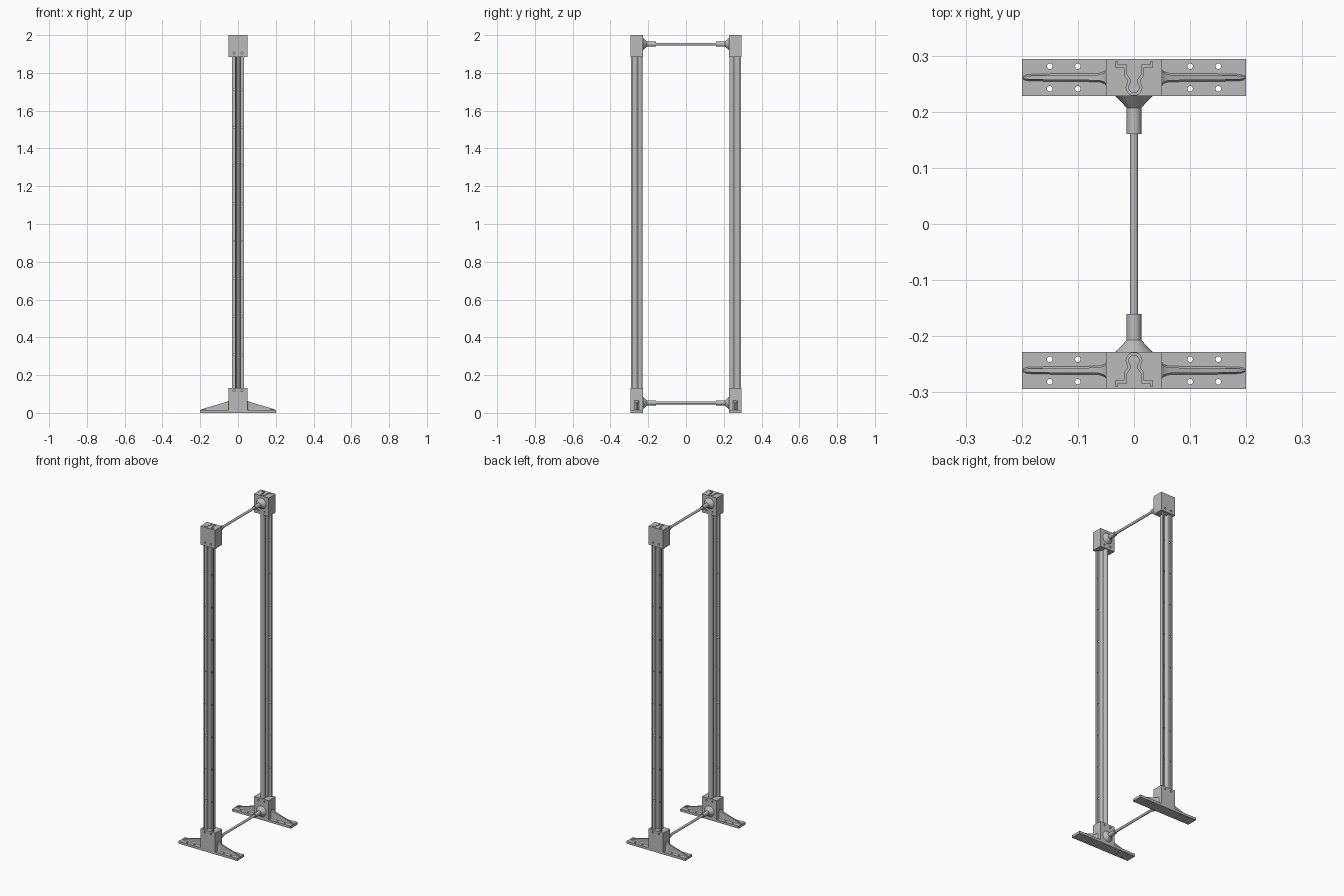
import bpy, bmesh, math
from mathutils import Matrix, Vector

if "Cube" in bpy.data.objects:
    bpy.data.objects.remove(bpy.data.objects["Cube"], do_unlink=True)

grey = bpy.data.materials.new("light_grey")
grey.use_nodes = True
grey.diffuse_color = (0.5, 0.5, 0.5, 1)
grey.node_tree.nodes["Principled BSDF"].inputs["Base Color"].default_value = (0.5, 0.5, 0.5, 1)

Y_OUT, Y_IN = -0.294, -0.228          # depth of the front upright's fittings
Y_MID = (Y_OUT + Y_IN) / 2
HALF_BLOCK, HALF_FOOT = 0.05, 0.2
PLATE_TOP = 0.015


def make(name, bm):
    if not all(len(e.link_faces) == 1 for e in bm.edges):
        bmesh.ops.recalc_face_normals(bm, faces=bm.faces)
    mesh = bpy.data.meshes.new(name)
    bm.to_mesh(mesh)
    bm.free()
    mesh.materials.append(grey)
    ob = bpy.data.objects.new(name, mesh)
    bpy.context.collection.objects.link(ob)
    return ob


def finish(ob):
    """Bake the modifiers, then shade smooth with sharp corners."""
    bpy.context.view_layer.update()
    graph = bpy.context.evaluated_depsgraph_get()
    mesh = bpy.data.meshes.new_from_object(ob.evaluated_get(graph))
    ob.modifiers.clear()
    ob.data = mesh
    mesh.shade_smooth()
    mesh.set_sharp_from_angle(angle=math.radians(32))
    return ob


def cut(ob, cutter):
    mod = ob.modifiers.new("cut", "BOOLEAN")
    mod.object, mod.operation, mod.solver = cutter, "DIFFERENCE", "EXACT"
    finish(ob)
    bpy.data.objects.remove(cutter, do_unlink=True)
    return ob


def box(name, lo, hi):
    lo, hi = Vector(lo), Vector(hi)
    bm = bmesh.new()
    bmesh.ops.create_cube(bm, size=1, matrix=Matrix.Translation((lo + hi) / 2)
                          @ Matrix.Diagonal((hi - lo).to_4d()))
    return make(name, bm)


def drills(centres, radius, length, along_y):
    turn = Matrix.Rotation(math.pi / 2 if along_y else 0, 4, "X")
    bm = bmesh.new()
    for c in centres:
        bmesh.ops.create_cone(bm, cap_ends=True, segments=16, radius1=radius,
                              radius2=radius, depth=length,
                              matrix=Matrix.Translation(c) @ turn)
    return make("drills", bm)


def keyhole_sheet(name, z0, z1, thickness):
    """Folded sheet: two lipped flanges joined by a keyhole-shaped channel."""
    half = [(-0.031, -0.290), (-0.031, -0.281), (-0.015, -0.281),
            (-0.015, -0.266), (-0.008, -0.255)]
    arc = []
    for i in range(17):
        a = math.radians(215 - 250 * i / 16)
        arc.append((0.012 * math.cos(a), -0.243 + 0.012 * math.sin(a)))
    path = half + arc + [(-x, y) for x, y in reversed(half)]
    bm = bmesh.new()
    low = [bm.verts.new((x, y, z0)) for x, y in path]
    high = [bm.verts.new((x, y, z1)) for x, y in path]
    for i in range(len(path) - 1):
        bm.faces.new((low[i], low[i + 1], high[i + 1], high[i]))
    ob = make(name, bm)
    mod = ob.modifiers.new("thickness", "SOLIDIFY")
    mod.thickness, mod.offset, mod.use_even_offset = thickness, 0, True
    return finish(ob)


def gusset(name, side):
    """Sloping rib that flares into the socket block and the base plate."""
    stations = [(0.048, 0.068, 0.014), (0.053, 0.062, 0.008), (0.062, 0.058, 0.005),
                (0.16, 0.029, 0.004), (0.19, 0.020, 0.003), (0.198, 0.016, 0.001)]
    rings, bm = [], bmesh.new()
    for x, top, t in stations:
        base, knee = PLATE_TOP - 0.002, min(PLATE_TOP + 0.004, top)
        section = [(-t - 0.004, base), (-t, knee), (-t, top),
                   (t, top), (t, knee), (t + 0.004, base)]
        rings.append([bm.verts.new((side * x, Y_MID + y, z)) for y, z in section])
    for a, b in zip(rings, rings[1:]):
        for i in range(6):
            j = (i + 1) % 6
            bm.faces.new((a[i], a[j], b[j], b[i]))
    bm.faces.new(rings[0])
    bm.faces.new(rings[-1])
    return finish(make(name, bm))


def tie_rod(name, z):
    """Lathed rod with a sleeve and a cone at each end."""
    half = [(0.0, Y_IN - 0.002), (0.033, Y_IN - 0.002), (0.033, Y_IN), (0.013, -0.207),
            (0.013, -0.160), (0.0075, -0.160)]
    profile = half + [(r, -y) for r, y in reversed(half)]
    bm = bmesh.new()
    verts = [bm.verts.new((r, y, z)) for r, y in profile]
    edges = [bm.edges.new(pair) for pair in zip(verts, verts[1:])]
    bmesh.ops.spin(bm, geom=verts + edges, cent=(0, 0, z), axis=(0, 1, 0),
                   angle=math.tau, steps=32)
    bmesh.ops.remove_doubles(bm, verts=bm.verts, dist=1e-5)
    return finish(make(name, bm))


# Front upright with its rows of fixing holes
rail = keyhole_sheet("front_rail", 0.03, 1.96, 0.003)
rows = [0.31 + 0.2 * i for i in range(8)]
cut(rail, drills([(x, -0.281, z) for z in rows for x in (-0.021, 0.021)],
                 0.004, 0.015, True))

# Top cap with the rail slot and two screw holes
cap = box("front_cap", (-HALF_BLOCK, Y_OUT, 1.885), (HALF_BLOCK, Y_IN, 2))
cut(cap, keyhole_sheet("slot", 1.965, 2.02, 0.004))
cut(cap, drills([(x, Y_MID, 1.905) for x in (-0.021, 0.021)], 0.005, 0.1, True))

# Foot socket, drilled base plate and ribs
socket = box("front_socket", (-HALF_BLOCK, Y_OUT, 0.001), (HALF_BLOCK, Y_IN, 0.132))
cut(socket, drills([(x, Y_MID, 0.117) for x in (-0.021, 0.021)], 0.005, 0.1, True))
plate = box("front_foot_plate", (-HALF_FOOT, Y_OUT, 0), (HALF_FOOT, Y_IN, PLATE_TOP))
cut(plate, drills([(sx * x, Y_MID + y, 0) for sx in (-1, 1) for x in (0.1, 0.15)
                   for y in (-0.02, 0.02)], 0.005, 0.1, False))
ribs = [gusset("front_left_rib", 1), gusset("front_right_rib", -1)]

# Back upright is the front one turned half round
for ob in [rail, cap, socket, plate] + ribs:
    twin = ob.copy()
    twin.data = ob.data.copy()
    twin.data.transform(Matrix.Rotation(math.pi, 4, "Z"))
    name = ob.name.replace("front", "back")
    if ob in ribs:
        name = name.replace("left", "x").replace("right", "left").replace("x", "right")
    twin.name = name
    bpy.context.collection.objects.link(twin)

# Tie rods between the uprights
tie_rod("lower_tie_rod", 0.053)
tie_rod("upper_tie_rod", 1.952)
